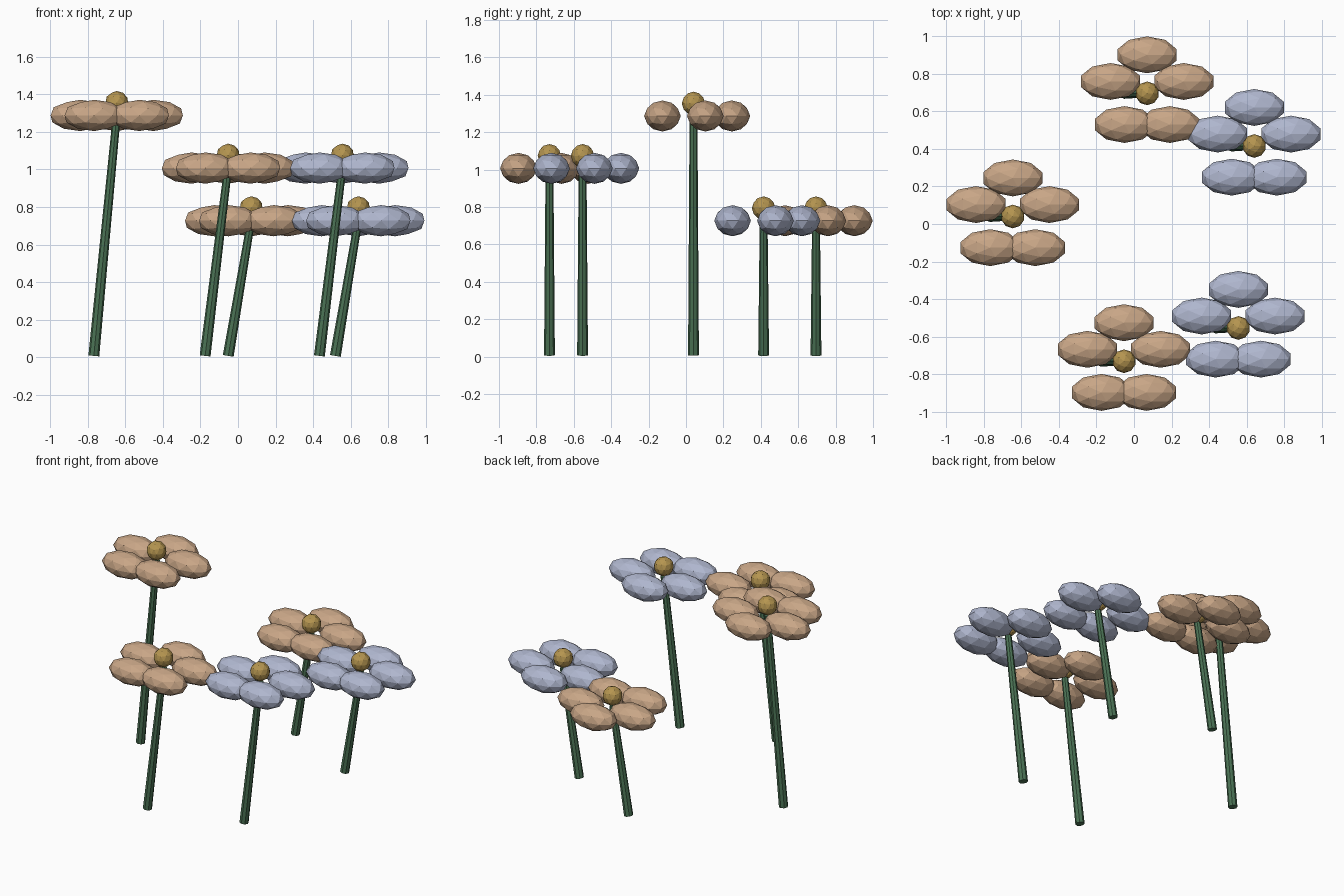
import bpy
from math import cos, sin, radians
from mathutils import Vector

if "Cube" in bpy.data.objects:
    bpy.data.objects.remove(bpy.data.objects["Cube"])


def material(name, rgb):
    m = bpy.data.materials.new(name)
    m.diffuse_color = (*rgb, 1)
    m.use_nodes = True
    m.node_tree.nodes["Principled BSDF"].inputs["Base Color"].default_value = m.diffuse_color
    return m


TAN = material("tan_petal", (0.58, 0.38, 0.24))
BLUE = material("blue_petal", (0.43, 0.47, 0.62))
GOLD = material("flower_centre", (0.46, 0.30, 0.08))
GREEN = material("stem_green", (0.07, 0.17, 0.09))

LEAN = 0.122      # sideways lean of each stem
RING = 0.205      # distance of the petals from the centre


def finish(name, mat):
    ob = bpy.context.object
    ob.name = name
    ob.data.materials.append(mat)
    return ob


def blob(name, loc, scale, mat):
    bpy.ops.mesh.primitive_ico_sphere_add(subdivisions=2, radius=1, location=loc)
    finish(name, mat).scale = scale


def stem(name, a, b):
    d = b - a
    bpy.ops.mesh.primitive_cone_add(vertices=8, radius1=0.029, radius2=0.021,
                                    depth=d.length, location=(a + b) / 2)
    ob = finish(name, GREEN)
    ob.rotation_euler = (0, d.angle(Vector((0, 0, 1))), 0)


def flower(i, x, y, z, mat):
    # leaning tapered stem
    stem(f"stem_{i}", Vector((x - LEAN, y, 0.008)), Vector((x, y, z)))
    # five flattened petals, all stretched along x
    for k in range(5):
        a = radians(18 + 72 * k)
        blob(f"petal_{i}_{k + 1}", (x + RING * cos(a), y + RING * sin(a), z),
             (0.165, 0.098, 0.083), mat)
    # round centre
    blob(f"centre_{i}", (x, y, z + 0.067), (0.063, 0.063, 0.063), GOLD)


flower(1, -0.645, 0.04, 1.287, TAN)
flower(2, -0.053, -0.73, 1.007, TAN)
flower(3, 0.070, 0.695, 0.727, TAN)
flower(4, 0.555, -0.553, 1.007, BLUE)
flower(5, 0.640, 0.415, 0.727, BLUE)
